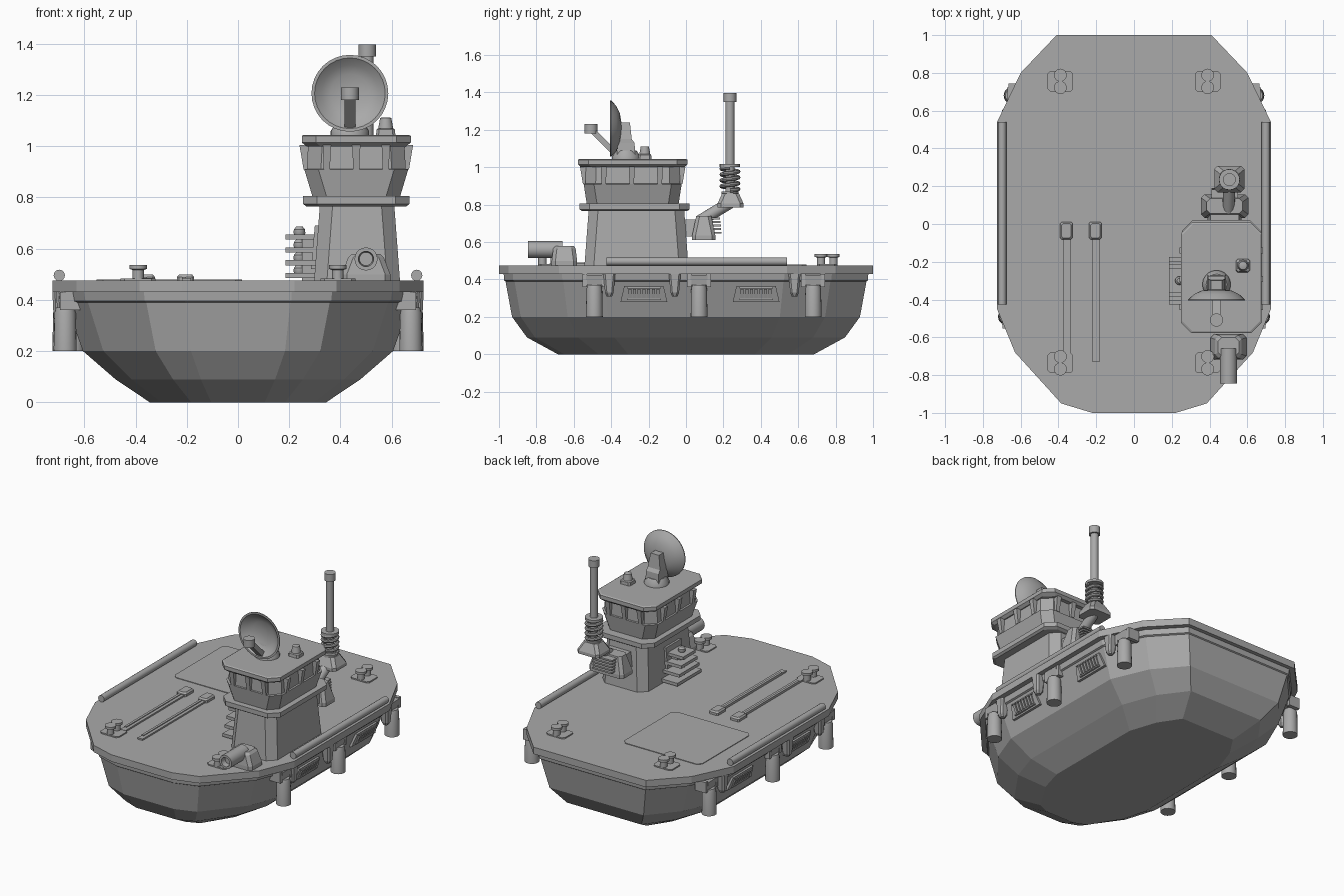
import bpy, bmesh, math
from mathutils import Vector, Matrix

if "Cube" in bpy.data.objects:
    bpy.data.objects.remove(bpy.data.objects["Cube"])

grey = bpy.data.materials.new("grey_paint")
grey.diffuse_color = (0.4, 0.4, 0.4, 1)
grey.use_nodes = True
grey.node_tree.nodes["Principled BSDF"].inputs["Base Color"].default_value = grey.diffuse_color


def loft(name, rings, caps=True):
    """Skin a list of equal-length point rings."""
    bm = bmesh.new()
    vs = [[bm.verts.new(p) for p in r] for r in rings]
    n = len(vs[0])
    for a, b in zip(vs, vs[1:]):
        for i in range(n):
            j = (i + 1) % n
            bm.faces.new((a[i], a[j], b[j], b[i]))
    if caps:
        bm.faces.new(vs[0][::-1])
        bm.faces.new(vs[-1])
    bmesh.ops.recalc_face_normals(bm, faces=bm.faces)
    me = bpy.data.meshes.new(name)
    bm.to_mesh(me)
    bm.free()
    me.materials.append(grey)
    ob = bpy.data.objects.new(name, me)
    bpy.context.collection.objects.link(ob)
    return ob


def rect(cx, cy, z, hx, hy, c=0.0):
    """Horizontal rectangle ring, with optional cut corners."""
    if c == 0:
        p = [(hx, -hy), (hx, hy), (-hx, hy), (-hx, -hy)]
    else:
        p = [(hx - c, -hy), (hx, -hy + c), (hx, hy - c), (hx - c, hy),
             (-hx + c, hy), (-hx, hy - c), (-hx, -hy + c), (-hx + c, -hy)]
    return [(cx + x, cy + y, z) for x, y in p]


def stack(name, cx, cy, levels, c=0.0):
    """Levels are (z, half x, half y)."""
    return loft(name, [rect(cx, cy, z, hx, hy, c) for z, hx, hy in levels])


def box(name, x0, x1, y0, y1, z0, z1, c=0.0):
    return stack(name, (x0 + x1) / 2, (y0 + y1) / 2,
                 [(z, (x1 - x0) / 2, (y1 - y0) / 2) for z in (z0, z1)], c)


def lathe(name, origin, axis, profile, n=20):
    """Turn (radius, distance) points about an axis, smooth with sharp edges."""
    m = Matrix.Translation(origin) @ Vector(axis).to_track_quat('Z', 'Y').to_matrix().to_4x4()
    ob = loft(name, [[m @ Vector((r * math.cos(math.tau * i / n), r * math.sin(math.tau * i / n), d))
                      for i in range(n)] for r, d in profile])
    return smooth(ob)


def smooth(ob):
    bpy.ops.object.select_all(action='DESELECT')
    ob.select_set(True)
    bpy.context.view_layer.objects.active = ob
    bpy.ops.object.shade_smooth_by_angle(angle=math.radians(35))
    return ob


def rod(name, a, b, r, n=16):
    d = Vector(b) - Vector(a)
    return lathe(name, a, d, [(r, 0), (r, d.length)], n)


# Hull and deck share one plan outline
half = [(0.22, -1), (0.385, -0.95), (0.63, -0.68), (0.725, -0.45), (0.725, 0.54), (0.6, 0.8), (0.41, 1)]
plan = half + [(-x, y) for x, y in reversed(half)]


def section(z, sx, sy):
    return [(x * sx, y * sy, z) for x, y in plan]


loft("hull", [section(*s) for s in [(0, .475, .685), (.09, .66, .85), (.2, .835, .93),
                                    (.39, .93, .965), (.395, .945, .972), (.432, .955, .975)]])
loft("deck", [section(.43, 1, 1), section(.475, 1, 1)])

# Fenders, rub blocks, side vents and rails on both sides
for s, side in ((1, "right"), (-1, "left")):
    rod(f"{side}_rail", (s * .698, -.425, .496), (s * .698, .54, .496), .022)
    for y, x in ((-.49, .675), (.07, .68), (.68, .645)):
        lathe(f"{side}_fender", (s * x, y, .2), (0, 0, 1),
              [(.045, 0), (.042, .15), (.036, .17)])
        loft(f"{side}_fender_bracket", [
            [(s * (x - .09), y - w, .37), (s * (x + .015), y - w, .37),
             (s * (x + .025), y - w, .425), (s * (x - .09), y - w, .425)]
            for w in (-.045, .045)])
        for e in (-1, 1):
            box(f"{side}_bracket_lug", *sorted((s * (x - .06), s * (x + .02))),
                y + e * .052 - .012, y + e * .052 + .012, .36, .43)
    for y, x in ((-.41, .68), (-.06, .695), (.58, .67)):
        stack(f"{side}_rub_block", s * x, y,
              [(.31, .015, .015), (.33, .025, .023), (.43, .03, .032)], .01)
    for y in (-.225, .375):
        loft(f"{side}_vent", [
            [(s * (xb + .0), y - .125, .28), (s * xb, y + .125, .28),
             (s * xt, y + .105, .365), (s * xt, y - .105, .365)]
            for xb, xt in ((.59, .59), (.65, .68))])
        for i in range(7):
            yy = y - .075 + i * .025
            loft(f"{side}_vent_slat", [
                [(s * (.64 + o), yy - .008, .3), (s * (.64 + o), yy + .008, .3),
                 (s * (.66 + o), yy + .008, .35), (s * (.66 + o), yy - .008, .35)]
                for o in (0, .024)])
        for z, x in ((.293, .664), (.355, .686)):
            box(f"{side}_vent_lip", *sorted((s * (x - .03), s * x)), y - .09, y + .09, z - .004, z + .004)

# Bollards at the four corners
for sx in (-1, 1):
    for cy in (.755, -.735):
        cx = sx * .39
        box("bollard_plate", cx - .068, cx + .068, cy - .055, cy + .055, .474, .483, .015)
        for e in (-.033, .033):
            lathe("bollard_post", (cx, cy + e, .475), (0, 0, 1),
                  [(.022, 0), (.022, .042), (.034, .046), (.034, .062)])

# Deck hatch and crane tracks
box("deck_hatch", -.553, .015, .108, .645, .474, .479, .025)
for cx, end in ((-.358, -.69), (-.205, -.73)):
    stack("track_block", cx, -.035, [(.475, .033, .046), (.49, .033, .046), (.5, .025, .038)], .008)
    box("track_bar", cx - .014, cx + .022, end, -.05, .474, .485)
    box("track_rib", cx - .014, cx + .002, end + .04, -.05, .48, .49)

# Tower, wheelhouse and roof
TX, TY = .462, -.265
stack("tower_base", TX + .003, TY, [(.47, .168, .278), (.775, .145, .255)], .05)
stack("tower_flange", TX, TY - .01, [(.765, .195, .28), (.775, .208, .295), (.805, .208, .295)], .055)
stack("wheelhouse", TX, TY - .02, [(.8, .17, .245), (.91, .203, .262), (.912, .193, .253), (1.01, .188, .25)], .055)
stack("roof", TX, TY - .02, [(1.0, .195, .275), (1.015, .213, .292), (1.04, .213, .292), (1.045, .205, .284)], .055)


def post(x, y, dx, dy):
    """Window post leaning outward below the roof."""
    loft("window_post", [rect(x + dx * o, y + dy * o, z, w, w)
                         for z, o, w in ((.91, 0, .012), (1.005, .012, .016))])


for i in (-1, 0, 1):
    for s in (-1, 1):
        post(TX + i * .115, TY - .02 + s * .254, 0, s)
        post(TX + s * .194, TY - .025 + i * .15, s, 0)

# Dish antenna
DX = .437
lathe("dish_base", (DX, -.32, 1.03), (0, 0, 1), [(.075, 0), (.075, .03), (.055, .06)])
loft("dish_mount", [rect(DX, y, z, hx, hy) for z, y, hx, hy in
                    ((1.05, -.32, .05, .05), (1.13, -.32, .045, .045), (1.15, -.325, .045, .035), (1.24, -.325, .03, .025))])
lathe("dish", (DX, -.345, 1.207), (0, -1, 0),
      [(.03, 0), (.08, .008), (.12, .027), (.15, .055), (.15, .06), (.138, .06),
       (.11, .035), (.075, .018), (.02, .011)], 32)
loft("dish_arm", [[(DX + x, y - dy, z - dz) for x, dy, dz in
                   ((-.021, -.012, -.01), (.021, -.012, -.01), (.021, .012, .01), (-.021, .012, .01))]
                  for y, z in ((-.375, 1.07), (-.505, 1.2))])
lathe("dish_feed", (DX, -.508, 1.18), (0, 0, 1), [(.035, 0), (.035, .05)])

# Roof beacon
stack("beacon_base", .577, -.22, [(1.04, .038, .036), (1.065, .036, .034), (1.07, .03, .028)], .01)
lathe("beacon", (.577, -.22, 1.065), (0, 0, 1), [(.03, 0), (.022, .045), (.018, .047)])

# Mast with coil and its bracket on the tower's rear face
MX, MY = .505, .235
stack("mast_bracket", .48, .095, [(.61, .125, .062), (.635, .125, .062), (.74, .095, .04)], .018)
stack("mast_bracket_pad", .48, .02, [(.63, .09, .05), (.72, .075, .05)])
for i in range(5):
    box("bracket_louver", .41, .55, .12, .19 - i * .002, .645 + i * .019, .655 + i * .019)
rod("mast_arm", (.5, .07, .71), (MX, .235, .81), .032)
stack("mast_seat", MX, MY + .003, [(.785, .08, .07), (.805, .08, .07), (.86, .05, .045)], .018)
lathe("mast", (MX, MY, .85), (0, 0, 1),
      [(.045, 0), (.045, .02), (.024, .02), (.024, .5), (.034, .5), (.034, .548)])
lathe("mast_collar", (MX, MY, 1.0), (0, 0, 1), [(.055, 0), (.055, .016)])
coil = []
for k in range(97):
    a, z = k / 24 * math.tau, .875 + .125 * k / 96
    coil.append([(MX + (.045 + .011 * math.cos(b)) * math.cos(a),
                  MY + (.045 + .011 * math.cos(b)) * math.sin(a), z + .011 * math.sin(b))
                 for b in [i * math.tau / 8 for i in range(8)]])
smooth(loft("mast_coil", coil))

# Stacked steps on the tower's left face
loft("step_backplate", [[(x0, y, .52), (x1, y, .69), (.36, y, .69), (.36, y, .52)]
                        for x0, x1, y in ((.285, .3, -.38), (.285, .3, -.22))])
box("step_column", .25, .33, -.33, -.27, .475, .65)
for i, z in enumerate((.495, .545, .595, .645)):
    h = .125 - .02 * i
    box("step_plate", .185, .31, -.3 - h, -.3 + h, z - .01, z + .01)
    lathe("step_knob", (.24, -.3, z), (0, 0, 1), [(.014, 0), (.023, .015), (.022, .03), (.012, .042)], 12)

# Forward water nozzle
stack("nozzle_housing", .5, -.65, [(.47, .095, .068), (.5, .095, .068), (.565, .07, .06), (.58, .055, .05)], .02)
lathe("nozzle_barrel", (.5, -.66, .56), (0, -1, 0),
      [(.045, 0), (.045, .185), (.03, .185), (.026, .15)])
